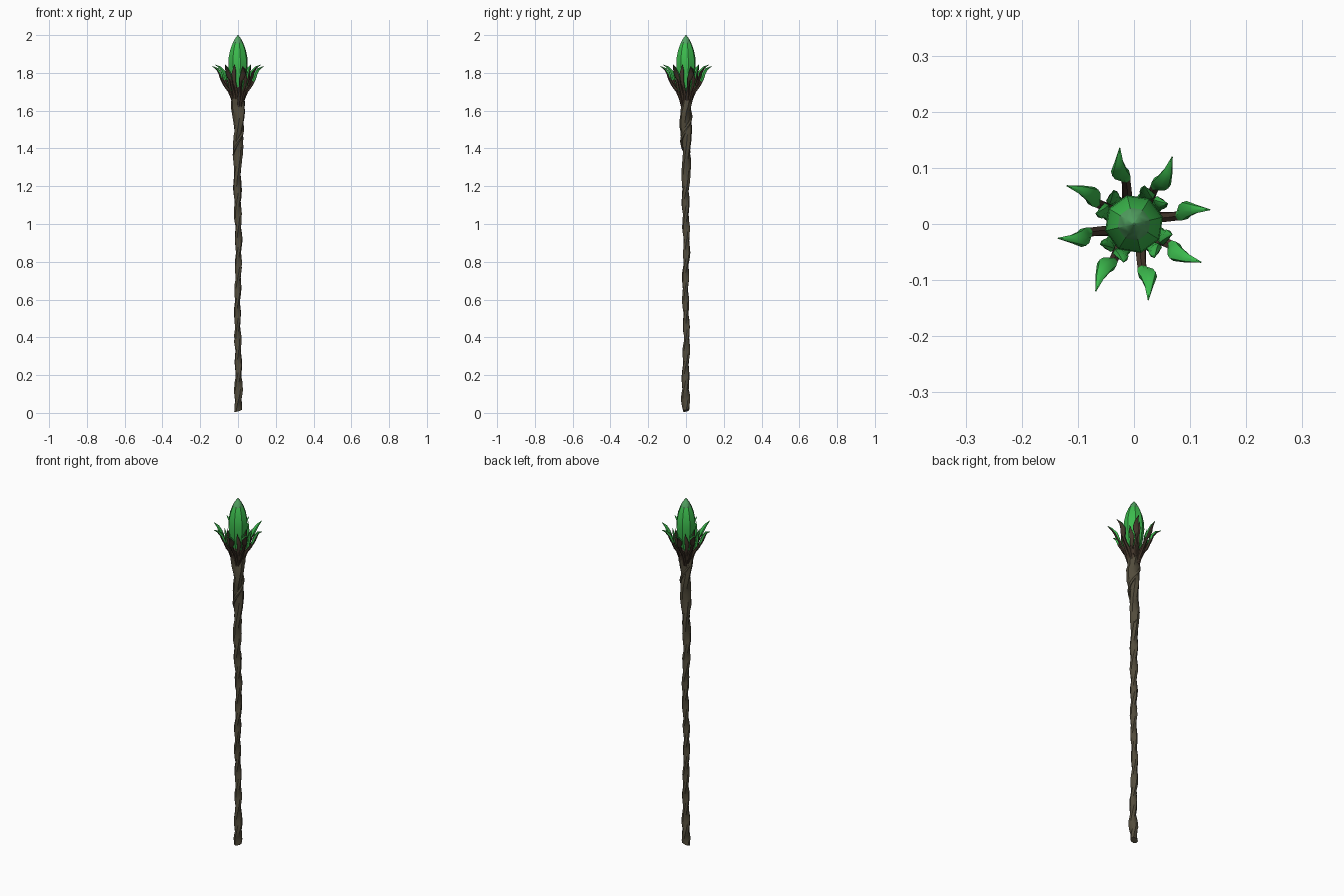
import bpy, bmesh, math, random
from mathutils import Vector

if "Cube" in bpy.data.objects:
    bpy.data.objects.remove(bpy.data.objects["Cube"])

random.seed(4)


def material(name, rgb):
    m = bpy.data.materials.new(name)
    m.diffuse_color = (*rgb, 1)
    m.use_nodes = True
    m.node_tree.nodes["Principled BSDF"].inputs["Base Color"].default_value = m.diffuse_color
    return m


WOOD = material("olive wood", (0.085, 0.072, 0.045))
DARK = material("dark root wood", (0.060, 0.040, 0.026))
GREEN = material("bright green", (0.045, 0.50, 0.075))
PALE = material("muted green", (0.085, 0.36, 0.12))


def interp(table, z):
    for (a, ra), (b, rb) in zip(table, table[1:]):
        if z <= b:
            return ra + (rb - ra) * (z - a) / (b - a)
    return table[-1][1]


def loft(name, rings, mats, rule=None, angle=35):
    """Skin a list of point rings, cap both ends, colour faces by a rule."""
    bm = bmesh.new()
    vs = [[bm.verts.new(p) for p in ring] for ring in rings]
    n = len(vs[0])
    for a, b in zip(vs, vs[1:]):
        for i in range(n):
            j = (i + 1) % n
            bm.faces.new((a[i], a[j], b[j], b[i]))
    bm.faces.new(vs[0][::-1])
    bm.faces.new(vs[-1])
    bmesh.ops.recalc_face_normals(bm, faces=bm.faces)
    bm.normal_update()
    if rule:
        for f in bm.faces:
            f.material_index = rule(f)
    me = bpy.data.meshes.new(name)
    bm.to_mesh(me)
    bm.free()
    for m in mats:
        me.materials.append(m)
    ob = bpy.data.objects.new(name, me)
    bpy.context.collection.objects.link(ob)
    bpy.context.view_layer.objects.active = ob
    ob.select_set(True)
    bpy.ops.object.shade_smooth_by_angle(angle=math.radians(angle))
    ob.select_set(False)
    return ob


# Gnarled shaft: lobed section that twists on the way up
RADIUS = [(0, .019), (.1, .022), (.2, .018), (.5, .016), (.9, .017), (1.2, .020),
          (1.4, .024), (1.55, .029), (1.66, .034), (1.71, .034), (1.76, .022)]
rings = []
STEPS, SIDES = 84, 9
for k in range(STEPS + 1):
    z = 1.74 * k / STEPS
    r = interp(RADIUS, z)
    twist = 24 * z if z < 1.2 else 28.8 + 14 * (z - 1.2)
    wob = 0.003 if z < 1.6 else 0
    cx, cy = wob * math.sin(9 * z), wob * math.cos(13 * z + 1)
    ring = []
    for i in range(SIDES):
        a = 2 * math.pi * i / SIDES + twist * 0.35
        rr = r * (1 + 0.17 * math.cos(2 * (a - twist)) + random.uniform(-.06, .06))
        x, y = rr * math.cos(a), rr * math.sin(a)
        # slanted cut at the foot
        zz = z + max(0, 1 - z / .08) * (.012 + .25 * x + .25 * y)
        ring.append((cx + x, cy + y, max(zz, 0)))
    rings.append(ring)
loft("shaft", rings, [WOOD], angle=30)

# Thin root wrapping the upper shaft
rings = []
for k in range(41):
    t = k / 40
    z = 1.28 + .38 * t
    a = 1.0 + 9 * t
    r = interp(RADIUS, z) * .95
    rad = .003 + .009 * math.sin(math.pi * t)
    out = Vector((math.cos(a), math.sin(a), 0))
    rings.append([out * (r + rad * .6 * math.cos(b)) + Vector((0, 0, z + rad * 1.6 * math.sin(b)))
                  for b in [math.pi * i / 3 for i in range(6)]])
loft("wrapping_root", rings, [WOOD])

# Crystal: eight-sided elongated gem
GEM = [(1.68, .018), (1.72, .034), (1.78, .046), (1.84, .053), (1.88, .051),
       (1.92, .043), (1.955, .030), (1.98, .017), (2.0, .002)]
rings = [[(r * math.cos(a), r * math.sin(a), z)
          for a in [math.pi / 4 * (i + .3) for i in range(8)]] for z, r in GEM]
loft("crystal", rings, [GREEN, PALE],
     lambda f: 1 if f.calc_center_median().z > 1.955 else 0, angle=40)


# Claw-like roots holding the crystal, green on the inner side of the tips
def prong(name, angle, path, green_z, swirl):
    rings = []
    for k, (r, z, w, th) in enumerate(path):
        p, q = path[max(k - 1, 0)], path[min(k + 1, len(path) - 1)]
        a = angle + swirl * math.sin(k * 1.3)
        out = Vector((math.cos(a), math.sin(a), 0))
        side = Vector((-math.sin(a), math.cos(a), 0))
        d = (out * (q[0] - p[0]) + Vector((0, 0, q[1] - p[1]))).normalized()
        nrm = d.cross(side)
        c = out * r + Vector((0, 0, z))
        rings.append([c + side * w * math.cos(b) + nrm * th * math.sin(b)
                      for b in [math.pi * (i + .5) / 3 for i in range(6)]])

    def rule(f):
        c = f.calc_center_median()
        o = Vector((math.cos(angle), math.sin(angle), 0))
        inward = f.normal.dot(Vector((0, 0, .75)) - o * .65)
        return 1 if c.z > green_z and inward > -.15 else 0

    loft(name, rings, [DARK, GREEN], rule, angle=45)


# path points: radius, height, half width, half thickness
LONG = [(.020, 1.62, .008, .007), (.029, 1.665, .012, .010), (.048, 1.705, .010, .009),
        (.068, 1.730, .009, .008), (.082, 1.755, .009, .008), (.090, 1.775, .016, .010),
        (.097, 1.795, .016, .010), (.112, 1.820, .009, .007), (.138, 1.835, .001, .001)]
TALL = [(r * (1 if k > 6 else .94), z + (.008 if k > 3 else 0), w, t)
        for k, (r, z, w, t) in enumerate(LONG)]
INNER = [(.022, 1.64, .008, .007), (.034, 1.69, .011, .009), (.047, 1.725, .010, .008),
         (.055, 1.755, .012, .008), (.059, 1.785, .015, .009), (.062, 1.81, .011, .007),
         (.070, 1.845, .001, .001)]
for k in range(4):
    q = math.radians(90 * k)
    prong(f"outer_prong_a_{k}", q + math.radians(13), LONG, 1.755, .05)
    prong(f"outer_prong_b_{k}", q + math.radians(58), TALL, 1.765, -.05)
    prong(f"inner_prong_a_{k}", q + math.radians(70), INNER, 1.735, .08)
    prong(f"inner_prong_b_{k}", q + math.radians(36),
          [(r, z - .02, w * .9, t) for r, z, w, t in INNER], 1.72, -.08)
